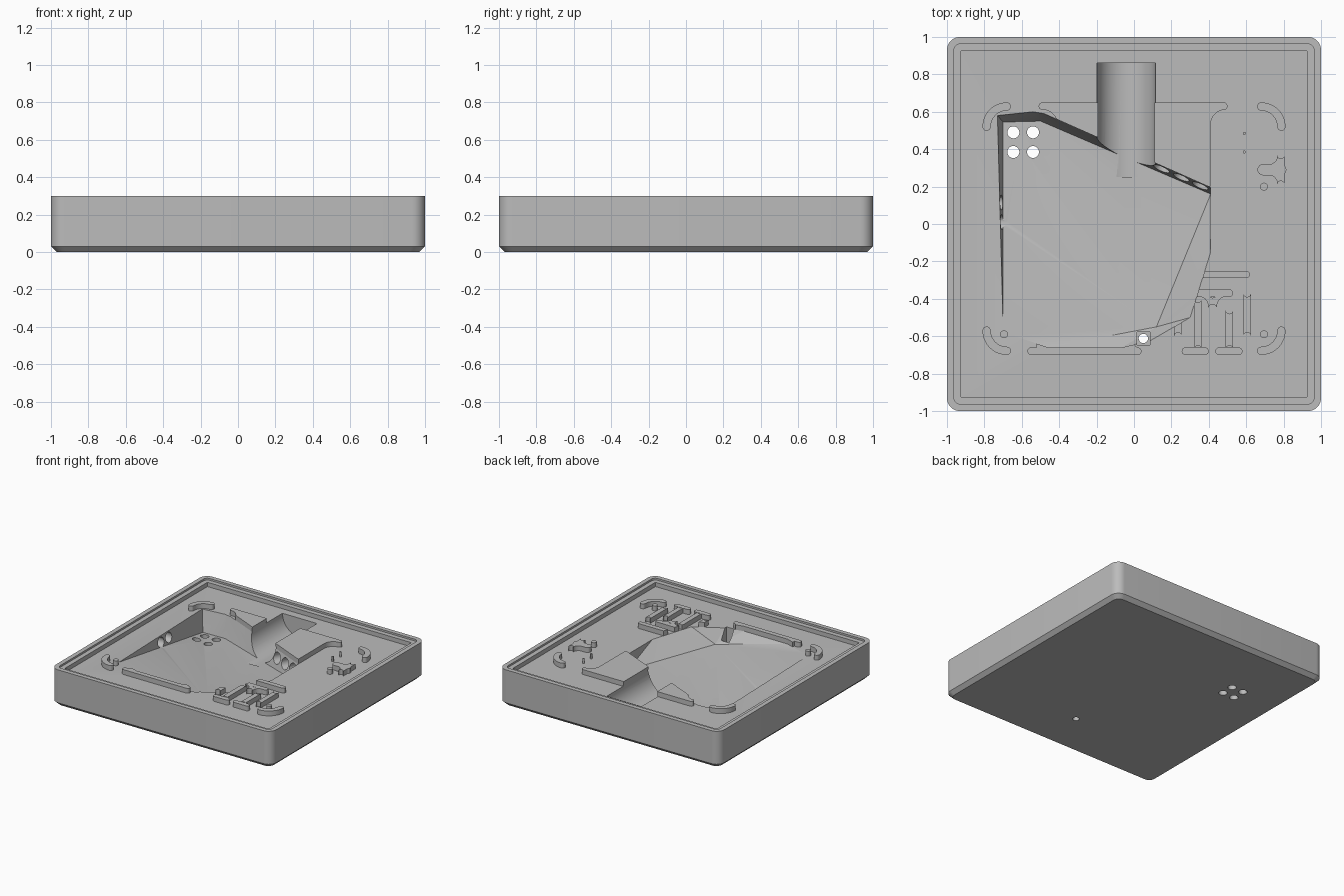
import bpy, bmesh
from math import pi, sin, cos, radians
from mathutils import Vector, Matrix

cube = bpy.data.objects.get("Cube")
if cube:
    bpy.data.objects.remove(cube, do_unlink=True)

grey = bpy.data.materials.new("plain grey")
grey.use_nodes = True
colour = (0.5, 0.5, 0.5, 1)
grey.diffuse_color = colour
grey.node_tree.nodes["Principled BSDF"].inputs["Base Color"].default_value = colour

FLOOR, PAD_TOP, HIGH = 0.25, 0.29, 0.4


def make(name, bm):
    bmesh.ops.recalc_face_normals(bm, faces=bm.faces)
    mesh = bpy.data.meshes.new(name)
    bm.to_mesh(mesh)
    bm.free()
    mesh.materials.append(grey)
    obj = bpy.data.objects.new(name, mesh)
    bpy.context.collection.objects.link(obj)
    return obj


def loft(bm, rings):
    """Skin a stack of equal-length loops and cap both ends."""
    loops = [[bm.verts.new(p) for p in ring] for ring in rings]
    n = len(loops[0])
    for a, b in zip(loops, loops[1:]):
        for i in range(n):
            j = (i + 1) % n
            bm.faces.new((a[i], a[j], b[j], b[i]))
    bm.faces.new(loops[0][::-1])
    bm.faces.new(loops[-1])


def arc(cx, cy, r, a0, a1, n=8):
    return [(cx + r * cos(radians(a0 + (a1 - a0) * i / n)),
             cy + r * sin(radians(a0 + (a1 - a0) * i / n))) for i in range(n + 1)]


def rounded_square(half, r, z):
    c = half - r
    pts = []
    for k, (sx, sy) in enumerate([(1, 1), (-1, 1), (-1, -1), (1, -1)]):
        pts += arc(sx * c, sy * c, r, 90 * k, 90 * k + 90)
    return [(x, y, z) for x, y in pts]


# Outlines used by the raised pads
def capsule(x0, y0, x1, y1, r=0.02):
    a = 90 if abs(x1 - x0) > abs(y1 - y0) else 180
    return arc(x0, y0, r, a, a + 180) + arc(x1, y1, r, a + 180, a + 360)


def box(x0, y0, x1, y1):
    return [(x0, y0), (x1, y0), (x1, y1), (x0, y1)]


def fillet(x, y, sx, sy, r):
    """Concave corner filler growing from (x, y) towards (sx, sy)."""
    return [(x, y)] + [(x + sx * (r - r * sin(t * pi / 16)),
                        y + sy * (r - r * cos(t * pi / 16))) for t in range(9)]


def corner_band(cx, cy, a0, mid=0.108, w=0.022):
    ex, ey = cos(radians(a0)), sin(radians(a0))
    fx, fy = -ey, ex
    return (arc(cx, cy, mid + w, a0, a0 + 90, 10)
            + arc(cx + mid * fx, cy + mid * fy, w, a0 + 90, a0 + 270)[1:-1]
            + arc(cx, cy, mid - w, a0 + 90, a0, 10)
            + arc(cx + mid * ex, cy + mid * ey, w, a0 + 180, a0 + 360)[1:-1])


def dot(x, y, r):
    return arc(x, y, r, 0, 345, 23)


def pads(name, outlines, z0=FLOOR, z1=PAD_TOP):
    bm = bmesh.new()
    for pts in outlines:
        loft(bm, [[(x, y, z) for x, y in pts] for z in (z0, z1)])
    return make(name, bm)


def rod(name, start, end, r):
    start, end = Vector(start), Vector(end)
    axis = end - start
    turn = axis.to_track_quat('Z', 'Y').to_matrix().to_4x4()
    bm = bmesh.new()
    bmesh.ops.create_cone(bm, cap_ends=True, segments=48, radius1=r, radius2=r,
                          depth=axis.length,
                          matrix=Matrix.Translation((start + end) / 2) @ turn)
    return make(name, bm)


def cut(obj, cutters):
    bpy.context.view_layer.objects.active = obj
    for c in cutters:
        mod = obj.modifiers.new("cut", 'BOOLEAN')
        mod.operation, mod.solver, mod.object = 'DIFFERENCE', 'EXACT', c
        mod.use_self = True
        bpy.ops.object.modifier_apply(modifier=mod.name)


# Tray: chamfered base, rounded corners, stepped rim, flat inner floor
bm = bmesh.new()
loft(bm, [rounded_square(*s) for s in (
    (0.97, 0.05, 0), (1, 0.07, 0.03), (1, 0.07, 0.3), (0.963, 0.035, 0.3),
    (0.963, 0.035, 0.285), (0.925, 0.004, 0.285), (0.925, 0.004, FLOOR))])
tray = make("tray", bm)

# Faceted basin: outline at floor level, four deep points below it
rim = [(-.73, .58), (-.54, .6), (-.48, .59), (.41, .195), (.41, -.15), (.3, -.5),
       (.085, -.625), (-.065, -.66), (-.46, -.66), (-.65, -.595), (-.7, -.545)]
bm = bmesh.new()
top = [bm.verts.new((x, y, HIGH)) for x, y in rim]
mid = [bm.verts.new((x, y, FLOOR)) for x, y in rim]
a, b, e, c = [bm.verts.new(p) for p in (
    (-.7, .545, .08), (-.5, .55, .08), (.41, .16, .12), (.12, -.55, .135))]
bm.faces.new(top)
for i in range(len(rim)):
    j = (i + 1) % len(rim)
    bm.faces.new((top[i], top[j], mid[j], mid[i]))
for i in range(4, 10):
    bm.faces.new((mid[i], mid[i + 1], c))
for tri in ((mid[0], mid[1], a), (mid[1], b, a), (mid[1], mid[2], b),
            (mid[2], mid[3], b), (mid[3], e, b), (mid[3], mid[4], e),
            (mid[10], mid[0], a), (mid[10], a, c), (a, b, c), (b, e, c),
            (e, mid[4], c)):
    bm.faces.new(tri)
basin = make("basin_cutter", bm)

# Round channel, drain holes, notch and wall sockets
channel = rod("channel_cutter", (-0.042, 0.86, FLOOR), (-0.042, 0.25, FLOOR), 0.157)
holes = [rod("drain_cutter", (x, y, -0.1), (x, y, 0.2), 0.032)
         for x in (-0.645, -0.54) for y in (0.49, 0.385)]
holes.append(rod("vent_cutter", (0.05, -0.612, -0.1), (0.05, -0.612, 0.2), 0.025))
notch = pads("notch_cutter", [box(0.015, -0.648, 0.085, -0.578)], 0.1, HIGH)
sockets = [rod("socket_cutter", (-0.77, y, 0.2), (-0.66, y, 0.2), 0.04)
           for y in (0.01, 0.115)]
sockets += [rod("socket_cutter", (x + .02, y + .045, 0.19), (x - .03, y - .065, 0.19), 0.045)
            for x, y in ((.155, .31), (.26, .265), (.36, .217))]
cutters = [basin, channel, notch] + holes + sockets
cut(tray, cutters)

# Raised pads trimmed by the basin and channel
upper_pad = pads("upper_pad", [
    capsule(-.49, .63, .48, .63), box(-.41, .2, .41, .62),
    fillet(.41, .612, 1, -1, .08), fillet(-.41, .612, -1, -1, .08)])
lower_pad = pads("lower_pad", [
    capsule(-.55, -.68, .02, -.68), box(-.52, -.67, 0, -.6),
    fillet(0, -.662, 1, 1, .03)])
for pad in (upper_pad, lower_pad):
    cut(pad, [basin, channel, notch])

# Corner bands, locating dots and studs
parts = [tray, upper_pad, lower_pad]
parts.append(pads("corner_bands", [
    corner_band(.68, .52, 0), corner_band(-.68, .52, 90),
    corner_band(-.68, -.57, 180), corner_band(.68, -.57, 270)]))
parts.append(pads("locating_dots", [
    dot(-.695, -.59, .021), dot(.695, -.59, .021), dot(.695, .2, .021),
    dot(.59, .485, .008), dot(.59, .385, .008)]))

# Side tee and the cluster of bars in the front corner
parts.append(pads("side_tee", [
    capsule(.785, .37, .785, .21), capsule(.69, .29, .785, .29, .03),
    fillet(.768, .318, -1, 1, .05), fillet(.768, .262, -1, -1, .05)]))
cluster = pads("bar_cluster", [
    capsule(.33, -.27, .6, -.27), capsule(.605, -.37, .605, -.6),
    capsule(.33, -.37, .51, -.37), capsule(.42, -.37, .42, -.455, .025),
    fillet(.444, -.388, 1, -1, .05), fillet(.396, -.388, -1, -1, .05),
    capsule(.235, -.5, .235, -.6),
    capsule(.342, -.4, .342, -.67), capsule(.275, -.68, .38, -.68),
    capsule(.51, -.46, .51, -.67), capsule(.455, -.68, .56, -.68)])
cut(cluster, [basin])
parts.append(cluster)

for cutter in cutters:
    bpy.data.objects.remove(cutter, do_unlink=True)

# Smooth the round faces, keep the edges crisp
bpy.ops.object.select_all(action='DESELECT')
for obj in parts:
    obj.select_set(True)
bpy.context.view_layer.objects.active = tray
bpy.ops.object.shade_smooth_by_angle(angle=radians(16))
